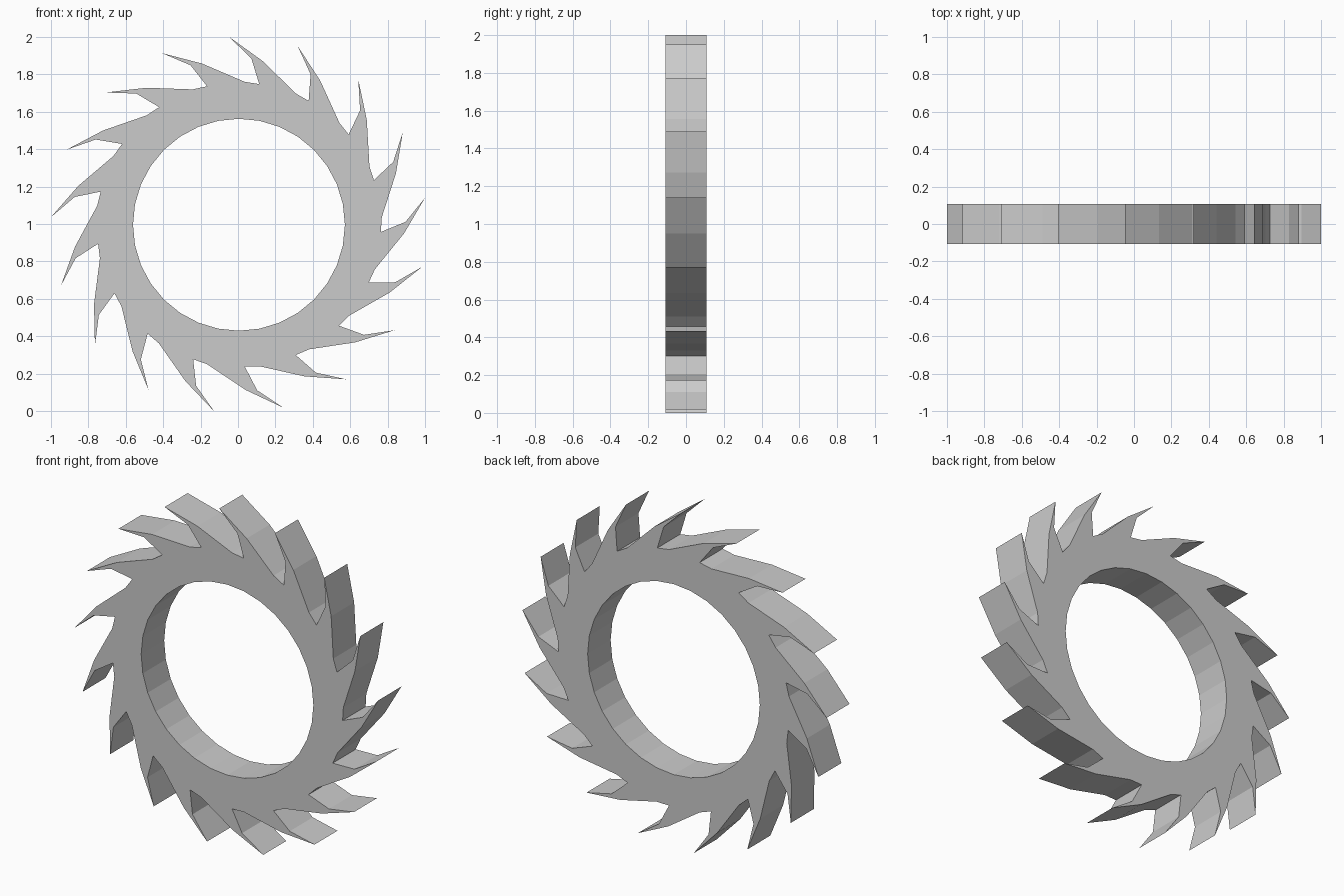
import bpy, bmesh
from math import radians, cos, sin, pi

if "Cube" in bpy.data.objects:
    bpy.data.objects.remove(bpy.data.objects["Cube"])

TEETH, HOLE_SIDES = 17, 32
HOLE_R, HALF_DEPTH = 0.566, 0.108
CX, CZ = 0.005, 0.996          # ring centre, so the bounds are centred and on z = 0

# one tooth, clockwise: (radius, angle from tip in degrees)
TOOTH = [(0.764, -5.3), (0.759, -11.2), (0.890, -7.3), (1.005, 0), (0.883, -11.3)]


def polar(r, a):
    return (CX + r * cos(a), -HALF_DEPTH, CZ + r * sin(a))


def add_loop(bm, points):
    verts = [bm.verts.new(p) for p in points]
    return [bm.edges.new((v, verts[(i + 1) % len(verts)])) for i, v in enumerate(verts)]


bm = bmesh.new()

# toothed outline and round bore
outline = [polar(r, radians(93.0 - k * 360 / TEETH + a))
           for k in range(TEETH) for r, a in TOOTH]
bore = [polar(HOLE_R, 2 * pi * i / HOLE_SIDES) for i in range(HOLE_SIDES)]
edges = add_loop(bm, outline) + add_loop(bm, bore)

# fill the flat profile and extrude it through the depth
bmesh.ops.triangle_fill(bm, edges=edges, use_beauty=True, normal=(0, -1, 0))
ext = bmesh.ops.extrude_face_region(bm, geom=bm.faces[:], use_keep_orig=True)
top = [g for g in ext["geom"] if isinstance(g, bmesh.types.BMVert)]
bmesh.ops.translate(bm, verts=top, vec=(0, 2 * HALF_DEPTH, 0))
bmesh.ops.recalc_face_normals(bm, faces=bm.faces[:])

mesh = bpy.data.meshes.new("saw_tooth_ring")
bm.to_mesh(mesh)
bm.free()
bpy.context.collection.objects.link(bpy.data.objects.new("saw_tooth_ring", mesh))
